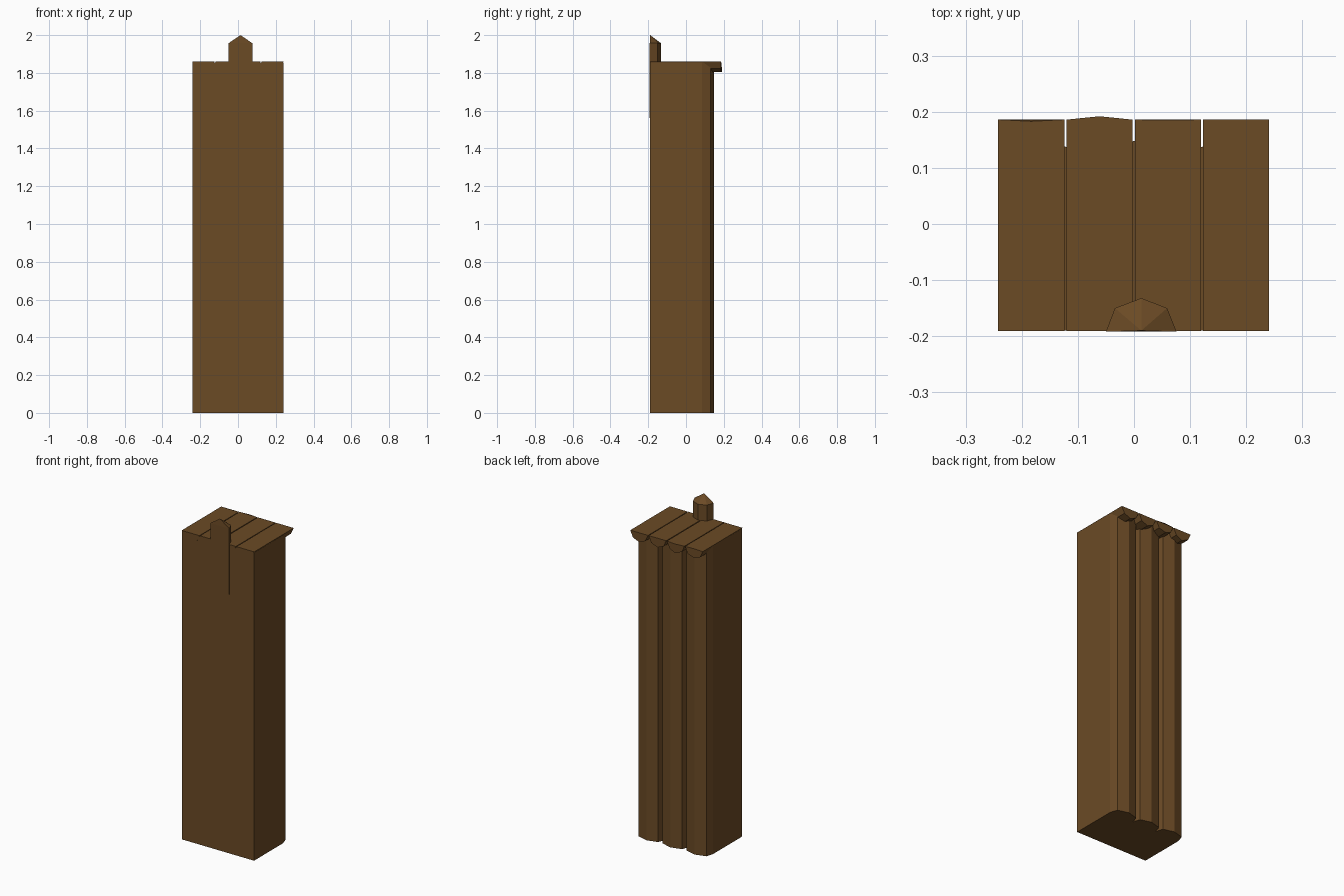
import bpy

if "Cube" in bpy.data.objects:
    bpy.data.objects.remove(bpy.data.objects["Cube"])

# one wood colour for everything
wood = bpy.data.materials.new("brown_wood")
wood.diffuse_color = (0.147, 0.069, 0.0185, 1)
wood.use_nodes = True
wood.node_tree.nodes["Principled BSDF"].inputs["Base Color"].default_value = wood.diffuse_color


def make_object(name, verts, faces):
    mesh = bpy.data.meshes.new(name)
    mesh.from_pydata(verts, [], faces)
    mesh.materials.append(wood)
    obj = bpy.data.objects.new(name, mesh)
    bpy.context.collection.objects.link(obj)
    return obj


def prism(name, start, end):
    """Closed prism between two matching rings of points (counter-clockwise
    when seen from the end ring)."""
    n = len(start)
    faces = [(i, (i + 1) % n, n + (i + 1) % n, n + i) for i in range(n)]
    faces += [tuple(reversed(range(n))), tuple(range(n, 2 * n))]
    return make_object(name, start + end, faces)


# three upright logs: flat front, faceted rounded back
LOG_TOP = 1.856
for i, cx in enumerate((-0.16, 0.0, 0.16)):
    w = 0.08
    ring = [(-w, -0.19), (w, -0.19), (w, 0.086), (0.066, 0.13),
            (0, 0.148), (-0.066, 0.13), (-w, 0.086)]
    prism(f"upright_log_{i + 1}",
          [(cx + x, y, 0) for x, y in ring],
          [(cx + x, y, LOG_TOP) for x, y in ring])

# four half-log planks on top: flat side up, overhanging at the back
planks = [(-0.242, -0.124, -0.003), (-0.120, -0.003, 0.006),
          (0.002, 0.119, -0.001), (0.123, 0.241, 0.0)]
for i, (x0, x1, bulge) in enumerate(planks):
    c, h = (x0 + x1) / 2, (x1 - x0) / 2
    ring = [(-h, 1.861), (-h * 0.7, 1.822), (0, 1.805),
            (h * 0.7, 1.822), (h, 1.861), (0, 1.861)]
    prism(f"top_plank_{i + 1}",
          [(c + x, 0.186 + (bulge if x == 0 else 0), z) for x, z in ring],
          [(c + x, -0.1905, z) for x, z in ring])

# pointed half-log stake let into the front
ring = [(-0.05, -0.192), (0.076, -0.192), (0.059, -0.15),
        (0.013, -0.132), (-0.034, -0.15)]
n = len(ring)
verts = [(x, y, 1.56) for x, y in ring] + [(x, y, 1.957) for x, y in ring]
verts.append((0.013, -0.19, 2.0))
faces = [(i, (i + 1) % n, n + (i + 1) % n, n + i) for i in range(n)]
faces += [(n + i, n + (i + 1) % n, 2 * n) for i in range(n)]
faces.append(tuple(reversed(range(n))))
make_object("pointed_stake", verts, faces)
